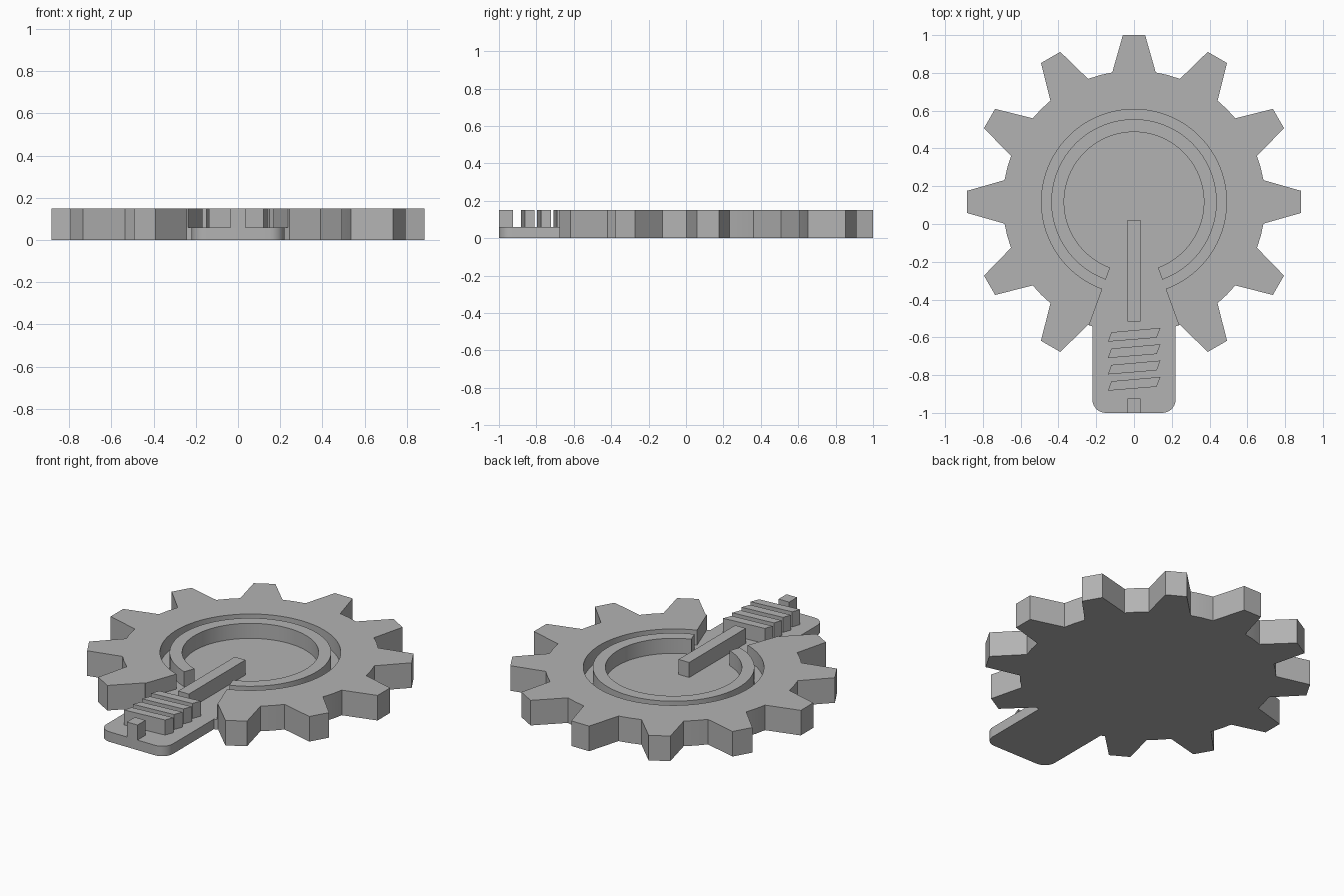
import bpy, bmesh, math

if "Cube" in bpy.data.objects:
    bpy.data.objects.remove(bpy.data.objects["Cube"])

CY = 0.117               # gear centre in y
FLOOR, TOP = 0.06, 0.15  # recessed floor and rim heights
ROOT_R, TIP_R = 0.695, 0.883
ROOT_A = math.degrees(math.asin(0.115 / ROOT_R))

grey = bpy.data.materials.new("mid grey")
grey.diffuse_color = (0.45, 0.45, 0.45, 1)
grey.use_nodes = True
grey.node_tree.nodes["Principled BSDF"].inputs["Base Color"].default_value = grey.diffuse_color


def polar(r, deg):
    """Point around the gear centre; 0 degrees is straight down, counter-clockwise."""
    a = math.radians(deg - 90)
    return (r * math.cos(a), CY + r * math.sin(a))


def arc(r, a, b, n):
    return [polar(r, a + (b - a) * i / n) for i in range(n + 1)]


def prism(name, pts, z0, z1):
    bm = bmesh.new()
    face = bm.faces.new([bm.verts.new((x, y, z0)) for x, y in pts])
    ext = bmesh.ops.extrude_face_region(bm, geom=[face])
    for v in ext["geom"]:
        if isinstance(v, bmesh.types.BMVert):
            v.co.z = z1
    bmesh.ops.recalc_face_normals(bm, faces=bm.faces[:])
    mesh = bpy.data.meshes.new(name)
    bm.to_mesh(mesh)
    bm.free()
    mesh.materials.append(grey)
    ob = bpy.data.objects.new(name, mesh)
    bpy.context.collection.objects.link(ob)
    return ob


def activate(ob):
    bpy.ops.object.select_all(action="DESELECT")
    ob.select_set(True)
    bpy.context.view_layer.objects.active = ob


def block(name, x, y0, y1):
    return prism(name, [(-x, y0), (x, y0), (x, y1), (-x, y1)], FLOOR, TOP)


# Gear outline: eleven teeth, with a rounded tab in place of the twelfth
TAB_X, CORNER = 0.22, 0.07
tab_a = math.degrees(math.asin(TAB_X / ROOT_R))
outline = [polar(ROOT_R, tab_a)]
tip_r = math.hypot(TIP_R, 0.059)
tip_a = math.degrees(math.atan2(0.059, TIP_R))
for k in range(1, 12):
    c = 30 * k
    outline += [polar(ROOT_R, c - ROOT_A), polar(tip_r, c - tip_a),
                polar(tip_r, c + tip_a), polar(ROOT_R, c + ROOT_A)]
    if k < 11:
        outline.append(polar(ROOT_R, c + 15))
outline.append(polar(ROOT_R, -tab_a))
for cx, start in ((-TAB_X + CORNER, 180), (TAB_X - CORNER, 270)):
    for i in range(9):
        a = math.radians(start + 90 * i / 8)
        outline.append((cx + CORNER * math.cos(a), -1 + CORNER + CORNER * math.sin(a)))
gear = prism("gear_body", outline, 0, TOP)

# Keyhole recess cut down to the floor, opening out over the tab
GAP = 20
keyhole = arc(0.49, GAP, 360 - GAP, 80)
keyhole += [polar(0.8, -GAP), (-0.3, -1.1), (0.3, -1.1), polar(0.8, GAP)]
cutter = prism("keyhole_cutter", keyhole, FLOOR, 0.4)
cutter.hide_render = True
mod = gear.modifiers.new("recess", "BOOLEAN")
mod.operation, mod.solver, mod.object = "DIFFERENCE", "EXACT", cutter
activate(gear)
bpy.ops.object.modifier_apply(modifier="recess")
bpy.data.objects.remove(cutter)

# Open inner ring
ring = prism("inner_ring", arc(0.438, GAP, 360 - GAP, 80) + arc(0.37, 360 - GAP, GAP, 80),
             FLOOR, TOP)

# Screw: shaft, slanted threads and end stub
block("screw_shaft", 0.035, -0.515, 0.02)
block("screw_end", 0.035, -1.0, -0.925)
for i in range(4):
    d = -0.0865 * i
    prism("screw_thread", [(-0.138, -0.623 + d), (0.12, -0.602 + d),
                           (0.14, -0.55 + d), (-0.12, -0.573 + d)], FLOOR, TOP)

for ob in (gear, ring):
    activate(ob)
    bpy.ops.object.shade_smooth_by_angle(angle=math.radians(20))
